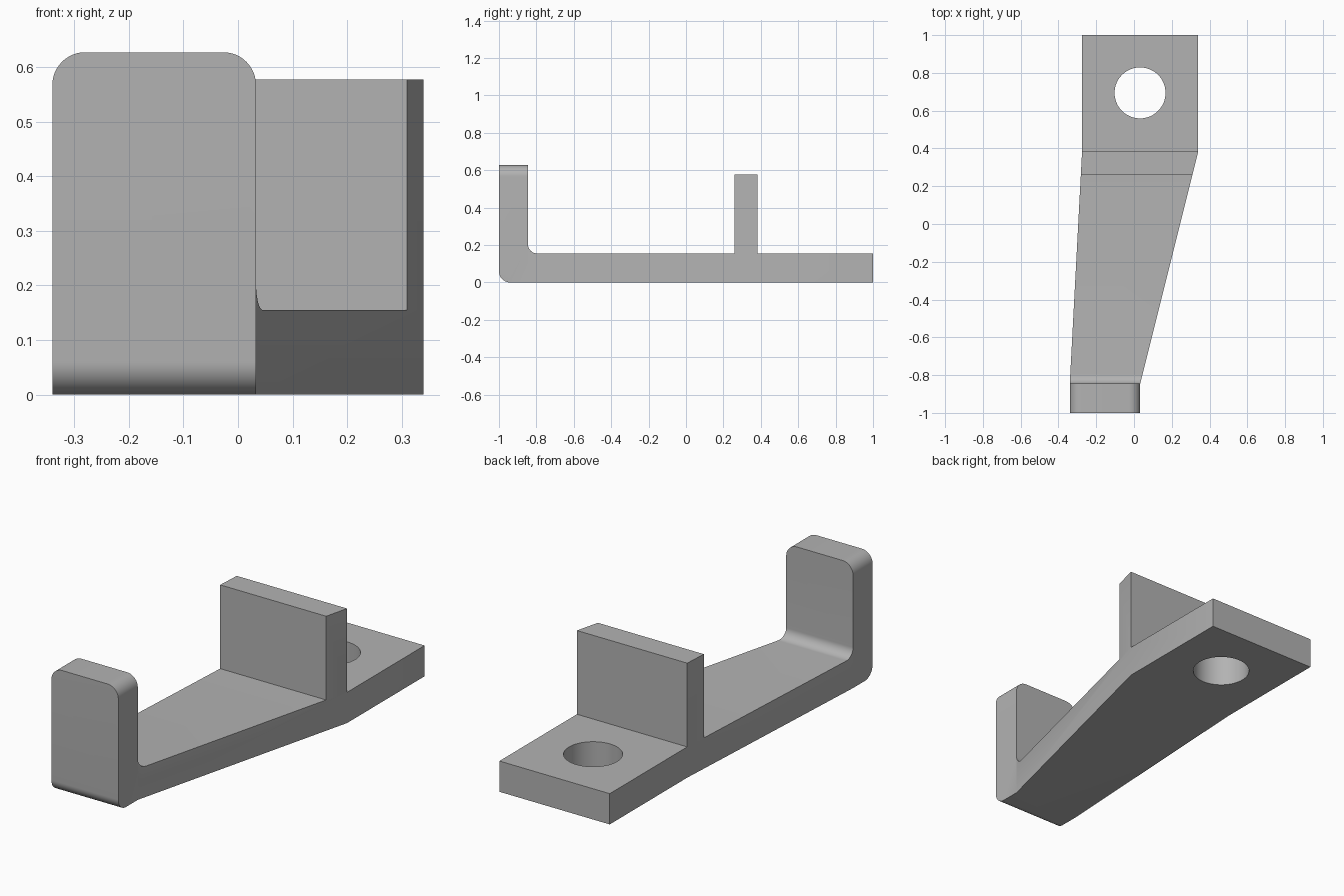
import bpy
import bmesh
from math import radians, sin, cos
from mathutils import Vector

cube = bpy.data.objects.get("Cube")
if cube:
    bpy.data.objects.remove(cube, do_unlink=True)

grey = bpy.data.materials.new("plain_grey")
grey.use_nodes = True
COLOUR = (0.45, 0.45, 0.45, 1)
grey.diffuse_color = COLOUR
grey.node_tree.nodes["Principled BSDF"].inputs["Base Color"].default_value = COLOUR

# Main dimensions
BASE_Z, HOOK_Z, RIB_Z = 0.155, 0.627, 0.577
HOOK_Y, RIB_FRONT, RIB_BACK = -0.845, 0.26, 0.383
BEND_R, FILLET_R, CORNER_R = 0.06, 0.05, 0.06


def arc(cx, cy, r, start, end, steps=12):
    angles = [radians(start + (end - start) * i / steps) for i in range(steps + 1)]
    return [(cx + r * cos(a), cy + r * sin(a)) for a in angles]


def prism(name, points, direction):
    """Extrude a closed outline along a direction."""
    bm = bmesh.new()
    face = bm.faces.new([bm.verts.new(p) for p in points])
    new = bmesh.ops.extrude_face_region(bm, geom=[face])["geom"]
    moved = [v for v in new if isinstance(v, bmesh.types.BMVert)]
    bmesh.ops.translate(bm, verts=moved, vec=Vector(direction))
    bmesh.ops.recalc_face_normals(bm, faces=bm.faces)
    mesh = bpy.data.meshes.new(name)
    bm.to_mesh(mesh)
    bm.free()
    mesh.materials.append(grey)
    obj = bpy.data.objects.new(name, mesh)
    bpy.context.collection.objects.link(obj)
    return obj


def boolean(target, cutter, operation):
    mod = target.modifiers.new(operation, 'BOOLEAN')
    mod.object, mod.operation, mod.solver = cutter, operation, 'EXACT'
    bpy.context.view_layer.objects.active = target
    bpy.ops.object.modifier_apply(modifier=mod.name)
    bpy.data.objects.remove(cutter, do_unlink=True)


# Side profile: bent hook, flat arm and upright rib
side = arc(-1 + BEND_R, BEND_R, BEND_R, 180, 270)
side += [(1, 0), (1, BASE_Z), (RIB_BACK, BASE_Z), (RIB_BACK, RIB_Z),
         (RIB_FRONT, RIB_Z), (RIB_FRONT, BASE_Z)]
side += arc(HOOK_Y + FILLET_R, BASE_Z + FILLET_R, FILLET_R, 270, 180)
side += [(HOOK_Y, HOOK_Z), (-1, HOOK_Z)]
bracket = prism("hook_bracket", [(-0.5, y, z) for y, z in side], (1, 0, 0))

# Tapered plan outline
plan = [(-0.34, -1.2), (0.033, -1.2), (0.033, HOOK_Y), (0.34, RIB_BACK),
        (0.34, 1.2), (-0.275, 1.2), (-0.275, RIB_BACK), (-0.34, HOOK_Y)]
outline = prism("plan_cutter", [(x, y, -0.2) for x, y in plan], (0, 0, 1.2))
boolean(bracket, outline, 'INTERSECT')

# Screw hole through the back plate
circle = arc(0.032, 0.694, 0.135, 0, 360, 64)[:-1]
hole = prism("hole_cutter", [(x, y, -0.1) for x, y in circle], (0, 0, 0.4))
boolean(bracket, hole, 'DIFFERENCE')

# Rounded top corners of the hook
bm = bmesh.new()
bm.from_mesh(bracket.data)
corners = [e for e in bm.edges
           if all(abs(v.co.z - HOOK_Z) < 0.001 for v in e.verts)
           and abs(e.verts[0].co.x - e.verts[1].co.x) < 0.001]
bmesh.ops.bevel(bm, geom=corners, offset=CORNER_R, segments=12, profile=0.5,
                affect='EDGES')
bm.to_mesh(bracket.data)
bm.free()

# Smooth bends, sharp edges
bpy.ops.object.select_all(action='DESELECT')
bracket.select_set(True)
bpy.context.view_layer.objects.active = bracket
bpy.ops.object.shade_smooth_by_angle(angle=radians(30))
